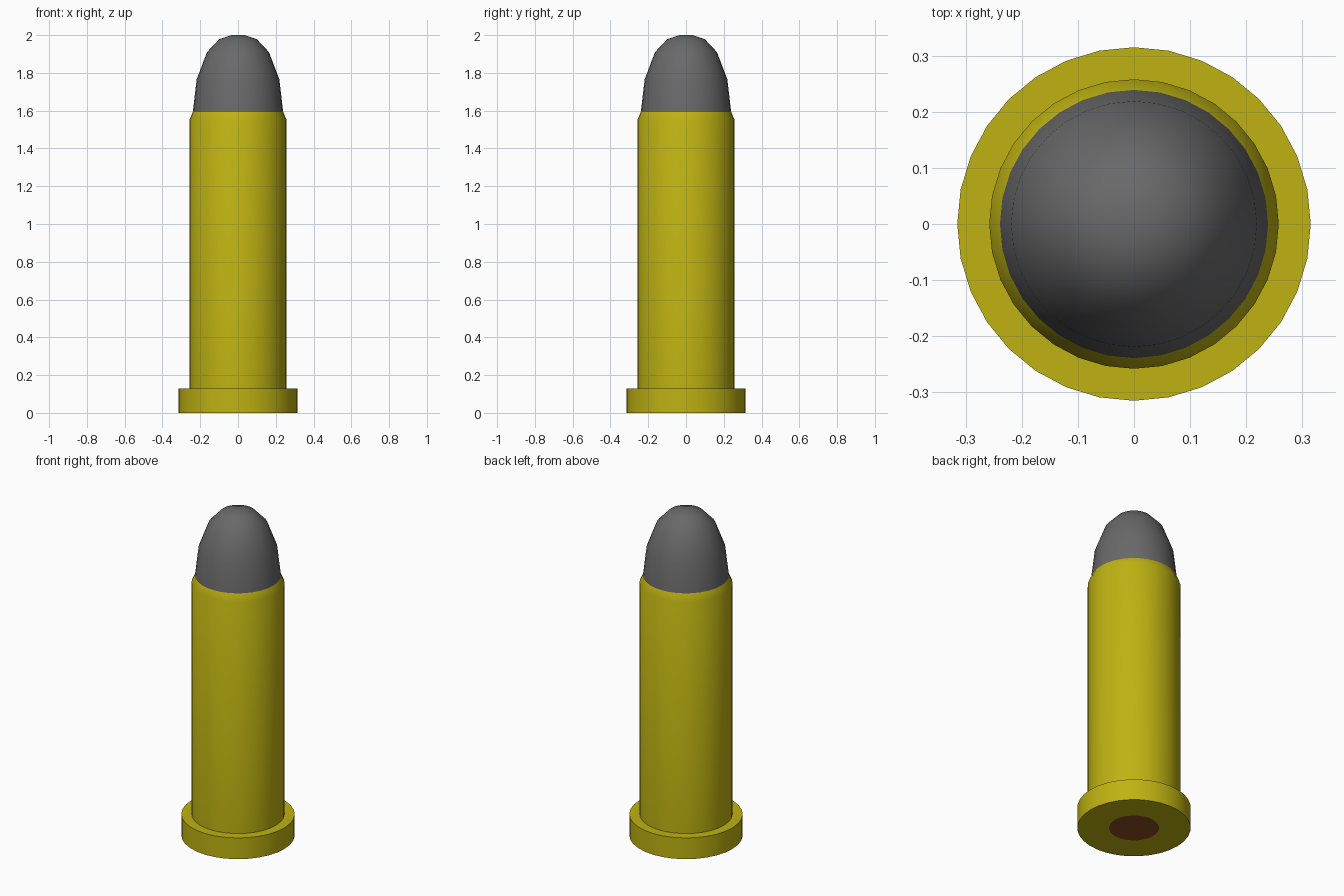
import bpy, bmesh, math

if "Cube" in bpy.data.objects:
    bpy.data.objects.remove(bpy.data.objects["Cube"])

SIDES = 32


def material(name, rgb):
    m = bpy.data.materials.new(name)
    m.diffuse_color = (*rgb, 1.0)
    m.use_nodes = True
    m.node_tree.nodes["Principled BSDF"].inputs["Base Color"].default_value = m.diffuse_color
    return m


def lathe(name, profile, mats, rule=None):
    """Revolve (radius, height) points about z; a zero radius becomes a pole."""
    bm = bmesh.new()
    rings = []
    for r, z in profile:
        if r == 0:
            rings.append([bm.verts.new((0, 0, z))] * SIDES)
        else:
            rings.append([bm.verts.new((r * math.cos(2 * math.pi * i / SIDES),
                                        r * math.sin(2 * math.pi * i / SIDES), z))
                          for i in range(SIDES)])
    for k, (a, b) in enumerate(zip(rings, rings[1:])):
        for i in range(SIDES):
            j = (i + 1) % SIDES
            corners = list(dict.fromkeys((a[i], a[j], b[j], b[i])))
            f = bm.faces.new(corners)
            f.material_index = rule(k) if rule else 0
    bm.normal_update()
    me = bpy.data.meshes.new(name)
    bm.to_mesh(me)
    bm.free()
    for m in mats:
        me.materials.append(m)
    ob = bpy.data.objects.new(name, me)
    bpy.context.collection.objects.link(ob)
    bpy.ops.object.select_all(action='DESELECT')
    ob.select_set(True)
    bpy.context.view_layer.objects.active = ob
    bpy.ops.object.shade_smooth_by_angle(angle=math.radians(35))
    return ob


brass = material("brass_yellow", (0.52, 0.45, 0.006))
lead = material("lead_grey", (0.14, 0.14, 0.14))
copper = material("primer_brown", (0.26, 0.075, 0.014))

# Case with flanged rim; the innermost base disc is the flush primer
lathe("case", [(0, 0), (0.139, 0), (0.315, 0), (0.315, 0.13), (0.258, 0.13),
               (0.258, 1.55), (0.239, 1.593)],
      [brass, copper], lambda k: 1 if k == 0 else 0)

# Rounded tip seated in the case mouth
lathe("tip", [(0.239, 1.593), (0.219, 1.765), (0.164, 1.91),
              (0.1, 1.978), (0.036, 2.0), (0, 2.0)], [lead])
